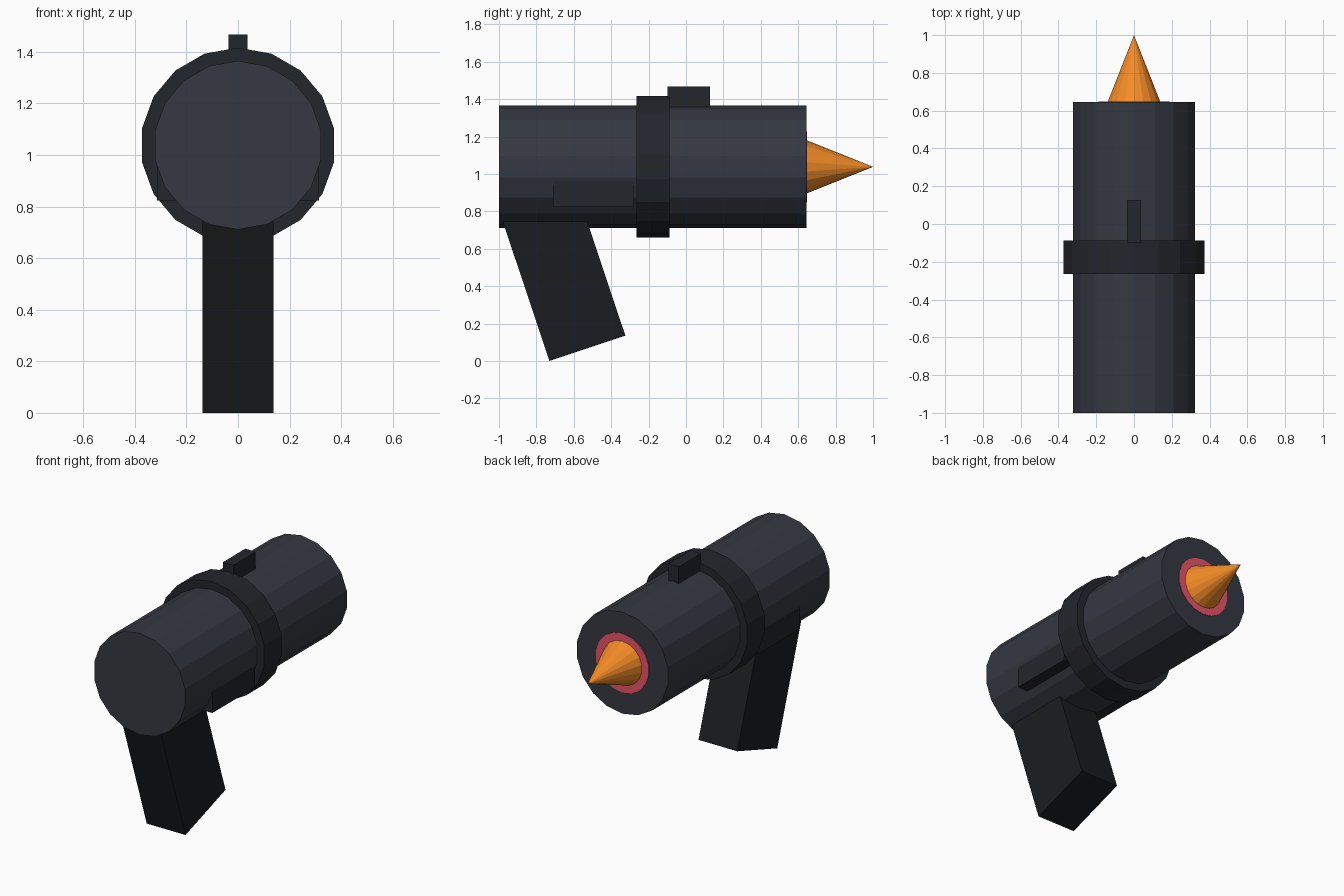
import bpy
from math import radians, sin, cos
from mathutils import Matrix, Vector

if "Cube" in bpy.data.objects:
    bpy.data.objects.remove(bpy.data.objects["Cube"])

AXIS_Z = 1.038   # height of the barrel axis
SIDES = 18


def material(name, rgb):
    m = bpy.data.materials.new(name)
    m.diffuse_color = (*rgb, 1)
    m.use_nodes = True
    m.node_tree.nodes["Principled BSDF"].inputs["Base Color"].default_value = m.diffuse_color
    return m


slate = material("slate", (0.035, 0.040, 0.054))
charcoal = material("charcoal", (0.016, 0.019, 0.025))
black = material("black", (0.011, 0.012, 0.014))
orange = material("orange", (0.90, 0.26, 0.02))
pink = material("pink", (0.80, 0.09, 0.14))


def round_part(name, y0, y1, r0, r1, mat):
    """Flat-sided cylinder or cone along +y, with a vertex at the top."""
    bpy.ops.mesh.primitive_cone_add(vertices=SIDES, radius1=r0, radius2=r1, depth=y1 - y0)
    ob = bpy.context.object
    ob.name = name
    ob.data.transform(Matrix.Rotation(radians(-90), 4, 'X'))
    # primitive starts with a vertex on local +y, which maps to -z; 18 sides is symmetric
    ob.location = (0, (y0 + y1) / 2, AXIS_Z)
    ob.data.materials.append(mat)
    return ob


def box(name, center, size, mat, tilt=0):
    bpy.ops.mesh.primitive_cube_add(size=1)
    ob = bpy.context.object
    ob.name = name
    ob.data.transform(Matrix.Diagonal((*size, 1)))
    ob.location = center
    ob.rotation_euler.x = tilt
    ob.data.materials.append(mat)
    return ob


# Barrel, clamp ring and muzzle
round_part("barrel", -1.0, 0.645, 0.327, 0.327, slate)
round_part("barrel_ring", -0.265, -0.088, 0.378, 0.378, charcoal)
round_part("muzzle_disc", 0.60, 0.648, 0.19, 0.19, pink)
round_part("muzzle_cone", 0.645, 1.0, 0.142, 0.0, orange)

# Top sight
box("sight", (0, 0.014, 1.40), (0.074, 0.226, 0.134), charcoal)

# Side rails
for side, name in ((-1, "left_rail"), (1, "right_rail")):
    box(name, (side * 0.2575, -0.495, 0.892), (0.115, 0.43, 0.136), charcoal)

# Raked grip, its lower back corner resting on the ground
tilt, width, length = radians(18.5), 0.428, 0.80
across = Vector((0, cos(tilt), sin(tilt)))
along = Vector((0, -sin(tilt), cos(tilt)))
corner = Vector((0, -0.73, 0))
box("grip", corner + across * width / 2 + along * length / 2,
    (0.276, width, length), black, tilt)
